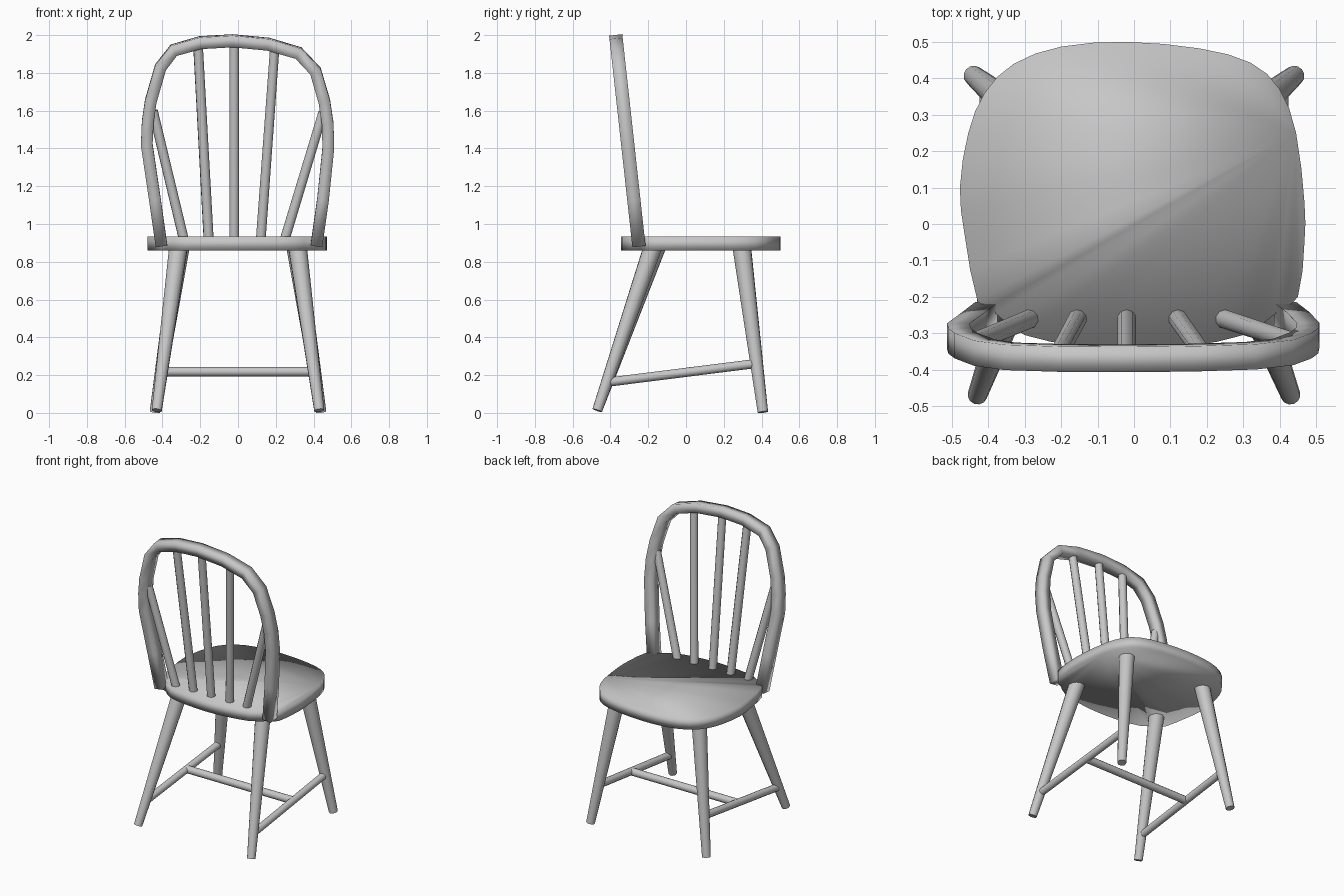
import bpy, bmesh
from mathutils import Vector

if "Cube" in bpy.data.objects:
    bpy.data.objects.remove(bpy.data.objects["Cube"], do_unlink=True)

SHADE = (0.57, 0.57, 0.57, 1)
grey = bpy.data.materials.new("plain grey")
grey.use_nodes = True
grey.diffuse_color = SHADE
grey.node_tree.nodes["Principled BSDF"].inputs["Base Color"].default_value = SHADE


def finish(name, bm, soft=False):
    """Make the object; soft parts are shaded smooth across every edge."""
    bmesh.ops.recalc_face_normals(bm, faces=bm.faces)
    mesh = bpy.data.meshes.new(name)
    bm.to_mesh(mesh)
    bm.free()
    mesh.materials.append(grey)
    obj = bpy.data.objects.new(name, mesh)
    bpy.context.collection.objects.link(obj)
    bpy.ops.object.select_all(action='DESELECT')
    obj.select_set(True)
    bpy.context.view_layer.objects.active = obj
    if soft:
        bpy.ops.object.shade_smooth()
    else:
        bpy.ops.object.shade_smooth_by_angle(angle=0.8)


def rod(name, start, end, r1, r2, sides=12):
    """Tapered round bar between two points."""
    a, b = Vector(start), Vector(end)
    bm = bmesh.new()
    bmesh.ops.create_cone(bm, cap_ends=True, segments=sides, radius1=r1, radius2=r2, depth=(b - a).length)
    bm.transform((b - a).to_track_quat('Z', 'Y').to_matrix().to_4x4())
    bmesh.ops.translate(bm, vec=(a + b) / 2, verts=bm.verts)
    finish(name, bm)


def back_y(z):
    """Depth of the leaning back plane at a height."""
    return -0.25 - (z - 0.89) * 0.11


# Seat: rounded outline, refined once, filled as a fan and extruded
outline = [(0.445, 0.25), (0.4, 0.37), (0.32, 0.443), (0.18, 0.482), (-0.02, 0.5), (-0.2, 0.487),
           (-0.33, 0.44), (-0.41, 0.36), (-0.455, 0.25), (-0.478, 0.1), (-0.465, -0.03),
           (-0.43, -0.21), (-0.38, -0.245), (-0.3, -0.305), (-0.15, -0.335), (0, -0.345),
           (0.15, -0.335), (0.3, -0.305), (0.39, -0.245), (0.45, -0.2), (0.468, -0.05), (0.468, 0.06)]
corners = [Vector((x, y, 0.86)) for x, y in outline]
bm = bmesh.new()
ring = []
for i, b in enumerate(corners):
    a, c, d = corners[i - 1], corners[(i + 1) % len(corners)], corners[(i + 2) % len(corners)]
    ring += [bm.verts.new(b), bm.verts.new((9 * (b + c) - a - d) / 16)]
fan = [bm.faces.new((ring[0], p, q)) for p, q in zip(ring[1:], ring[2:])]
top = bmesh.ops.extrude_face_region(bm, geom=fan, use_keep_orig=True)
bmesh.ops.translate(bm, vec=(0, 0, 0.073), verts=[v for v in top["geom"] if isinstance(v, bmesh.types.BMVert)])
finish("seat", bm, soft=True)

# Legs and stretchers
for side, s in (("right", -1), ("left", 1)):
    rod(side + "_front_leg", (s * 0.43, -0.47, 0.013), (s * 0.315, -0.165 - s * 0.01, 0.88), 0.027, 0.05)
    rod(side + "_back_leg", (s * 0.44, 0.407, 0.004), (s * 0.305, 0.295, 0.88), 0.028, 0.05)
    rod(side + "_stretcher", (s * 0.41, -0.41, 0.163), (s * 0.4, 0.36, 0.26), 0.024, 0.024)
rod("cross_stretcher", (-0.4, 0.02, 0.218), (0.4, 0.02, 0.218), 0.025, 0.025)

# Bent bow of the backrest: square section swept along the leaning plane
bow = [(-0.405, 0.885), (-0.44, 1.13), (-0.483, 1.42), (-0.478, 1.54), (-0.462, 1.65), (-0.41, 1.83),
       (-0.34, 1.92), (-0.2, 1.96), (-0.03, 1.97), (0.16, 1.952), (0.32, 1.905),
       (0.41, 1.81), (0.457, 1.65), (0.475, 1.53), (0.478, 1.4), (0.45, 1.13), (0.415, 0.885)]
path = [Vector((x, back_y(z), z)) for x, z in bow]
normal = Vector((0, -1, -0.11)).normalized()
bm = bmesh.new()
sections = []
for i, p in enumerate(path):
    tangent = path[min(i + 1, len(path) - 1)] - path[max(i - 1, 0)]
    across = tangent.cross(normal).normalized()
    sections.append([bm.verts.new(p + across * u * 0.031 + normal * v * 0.035)
                     for u, v in ((-1, -1), (1, -1), (1, 1), (-1, 1))])
for s, t in zip(sections, sections[1:]):
    for k in range(4):
        bm.faces.new((s[k], s[k - 1], t[k - 1], t[k]))
bm.faces.new(sections[0])
bm.faces.new(sections[-1])
finish("backrest_bow", bm, soft=True)

# Spindles: bottom x, top x, top z
for i, (x0, x1, z1) in enumerate([(-0.285, -0.45, 1.6), (-0.155, -0.212, 1.95), (-0.02, -0.02, 1.96),
                                  (0.12, 0.195, 1.94), (0.245, 0.45, 1.59)]):
    rod(f"spindle_{i + 1}", (x0, -0.26, 0.91), (x1, back_y(z1), z1), 0.027, 0.026, 10)
